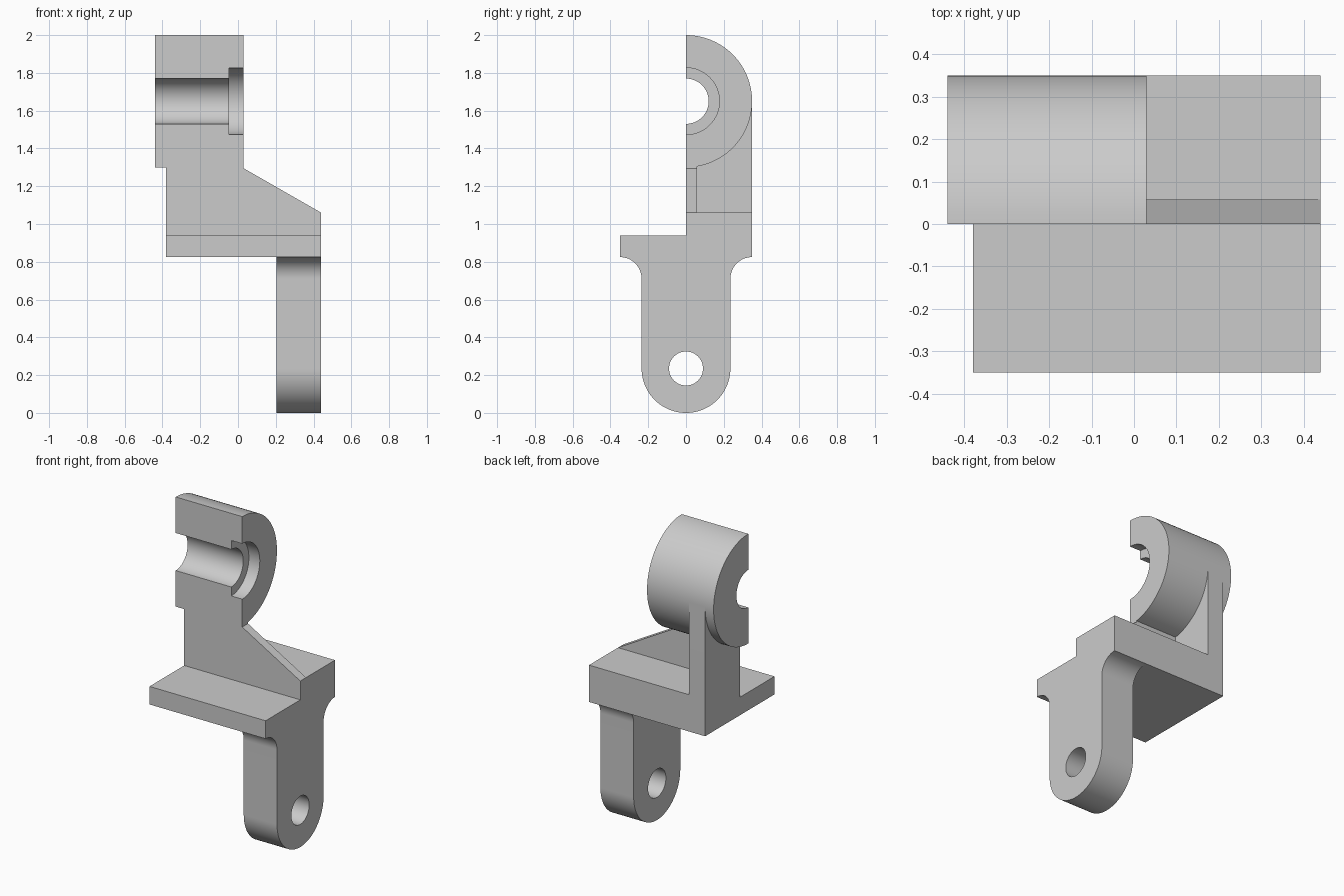
import bpy, bmesh
from math import sin, cos, radians

if "Cube" in bpy.data.objects:
    bpy.data.objects.remove(bpy.data.objects["Cube"])


def arc(cy, cz, r, a0, a1, n=32):
    """Points (y, z) on an arc, angles in degrees."""
    angles = [radians(a0 + (a1 - a0) * i / n) for i in range(n + 1)]
    return [(cy + r * cos(a), cz + r * sin(a)) for a in angles]


def extrude(name, profile, lo, hi, axis='X'):
    """Extrude a (y, z) profile along X, or an (x, z) profile along Y."""
    bm = bmesh.new()
    place = (lambda p: (lo, p[0], p[1])) if axis == 'X' else (lambda p: (p[0], lo, p[1]))
    face = bm.faces.new([bm.verts.new(place(p)) for p in profile])
    out = bmesh.ops.extrude_face_region(bm, geom=[face])
    verts = [g for g in out['geom'] if isinstance(g, bmesh.types.BMVert)]
    vec = (hi - lo, 0, 0) if axis == 'X' else (0, hi - lo, 0)
    bmesh.ops.translate(bm, verts=verts, vec=vec)
    bmesh.ops.recalc_face_normals(bm, faces=bm.faces)
    mesh = bpy.data.meshes.new(name)
    bm.to_mesh(mesh)
    bm.free()
    ob = bpy.data.objects.new(name, mesh)
    bpy.context.collection.objects.link(ob)
    return ob


def combine(target, other, operation):
    """Apply a boolean and remove the second object."""
    mod = target.modifiers.new(operation.title(), 'BOOLEAN')
    mod.operation = operation
    mod.solver = 'EXACT'
    mod.object = other
    bpy.context.view_layer.objects.active = target
    bpy.ops.object.modifier_apply(modifier=mod.name)
    bpy.data.objects.remove(other)


R, ZC = 0.35, 1.65      # housing radius and axis height
LEFT, RIGHT = -0.38, 0.44

# Stepped base plate
bracket = extrude("bearing_bracket", [(-R, 0.825), (R, 0.825), (R, 1.06), (0, 1.06),
                                      (0, 0.94), (-R, 0.94)], LEFT, RIGHT)

# Half bearing housing with bore and counterbore
housing = extrude("housing", arc(0, ZC, R, -90, 90, 48) + arc(0, ZC, 0.12, 90, -90),
                  -0.44, 0.03)
counterbore = extrude("counterbore", arc(0, ZC, 0.177, 0, 360, 64)[:-1], -0.047, 0.1)
combine(housing, counterbore, 'DIFFERENCE')

# Upright wall, its top buried in the housing
wall = extrude("wall", [(0, 1.0), (R, 1.0), (R, ZC)] + arc(0, ZC, 0.26, 0, -90),
               LEFT, -0.265)

# Sloped front rib
rib = extrude("rib", [(LEFT, 1.0), (RIGHT, 1.0), (RIGHT, 1.06), (0.03, 1.295),
                      (0.03, 1.36), (LEFT, 1.36)], 0, 0.058, 'Y')

# Hanging lug with filleted shoulders and pin hole
f = R - 0.235
lug = extrude("lug", arc(0, 0.235, 0.235, 180, 360, 48)
              + arc(R, 0.825 - f, f, 180, 90, 16) + [(0.2, 0.9), (-0.2, 0.9)]
              + arc(-R, 0.825 - f, f, 90, 0, 16), 0.205, RIGHT)
pin_hole = extrude("pin_hole", arc(0, 0.235, 0.09, 0, 360, 48)[:-1], 0.1, 0.6)
combine(lug, pin_hole, 'DIFFERENCE')

# Fuse everything into one casting
for part in (rib, wall, housing, lug):
    combine(bracket, part, 'UNION')

bpy.ops.object.select_all(action='DESELECT')
bracket.select_set(True)
bpy.context.view_layer.objects.active = bracket
bpy.ops.object.shade_smooth_by_angle(angle=radians(30))
